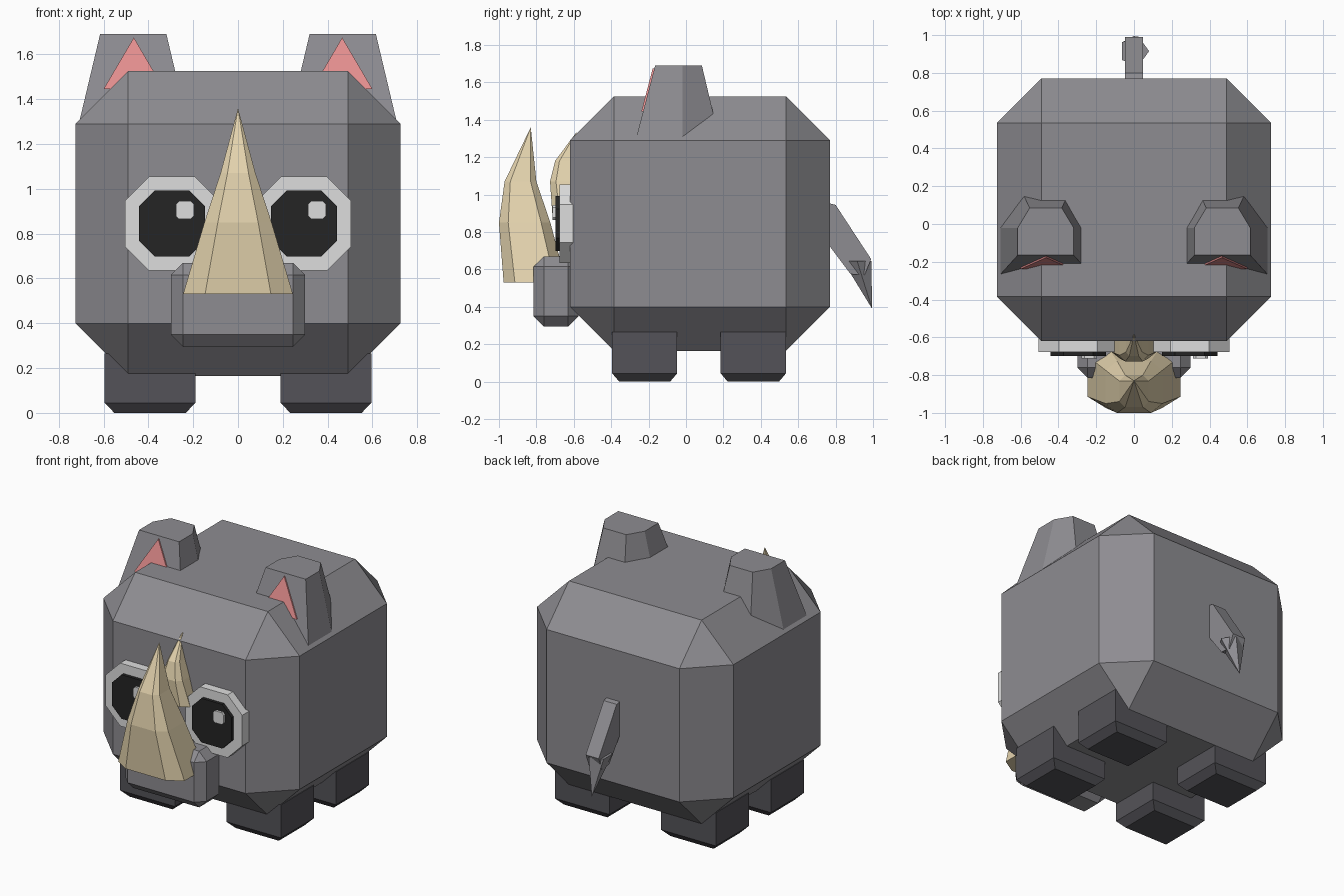
import bpy, bmesh, math
from mathutils import Vector

if "Cube" in bpy.data.objects:
    bpy.data.objects.remove(bpy.data.objects["Cube"])


def material(name, rgb):
    m = bpy.data.materials.new(name)
    m.diffuse_color = (*rgb, 1)
    m.use_nodes = True
    m.node_tree.nodes["Principled BSDF"].inputs["Base Color"].default_value = m.diffuse_color
    return m


GREY = material("hide_grey", (0.27, 0.265, 0.285))
DARK = material("leg_dark_grey", (0.088, 0.086, 0.098))
HORN = material("horn_cream", (0.77, 0.65, 0.42))
WHITE = material("eye_white", (0.73, 0.73, 0.73))
BLACK = material("pupil_black", (0.018, 0.018, 0.018))
PINK = material("ear_pink", (0.80, 0.28, 0.28))


def finish(name, bm, mat):
    bmesh.ops.recalc_face_normals(bm, faces=bm.faces[:])
    me = bpy.data.meshes.new(name)
    bm.to_mesh(me)
    bm.free()
    me.materials.append(mat)
    ob = bpy.data.objects.new(name, me)
    bpy.context.collection.objects.link(ob)
    return ob


def chamfer_box(name, lo, hi, cut, mat):
    """Box between two corners with every edge chamfered."""
    bm = bmesh.new()
    bmesh.ops.create_cube(bm, size=1)
    for v in bm.verts:
        v.co = Vector([(a + b) / 2 + c * (b - a) for a, b, c in zip(lo, hi, v.co)])
    bmesh.ops.bevel(bm, geom=bm.edges[:], offset=cut, offset_type='OFFSET',
                    segments=1, profile=0.5, affect='EDGES')
    return finish(name, bm, mat)


def loft(name, rings, mat, tip=None):
    """Skin between equal rings, capped at the ends or closed to a tip."""
    bm = bmesh.new()
    rows = [[bm.verts.new(p) for p in r] for r in rings]
    n = len(rows[0])
    for a, b in zip(rows, rows[1:]):
        for i in range(n):
            j = (i + 1) % n
            bm.faces.new((a[i], a[j], b[j], b[i]))
    bm.faces.new(rows[0])
    if tip is None:
        bm.faces.new(rows[-1])
    else:
        t = bm.verts.new(tip)
        for i in range(n):
            bm.faces.new((rows[-1][i], rows[-1][(i + 1) % n], t))
    return finish(name, bm, mat)


def octagon(cx, cz, r, cut, y):
    """Square with cut corners, facing the front."""
    k = r - cut
    return [(cx + a, y, cz + b) for a, b in
            ((k, r), (r, k), (r, -k), (k, -r), (-k, -r), (-r, -k), (-r, k), (-k, r))]


def plate(name, cx, cz, r, cut, y0, y1, mat):
    return loft(name, [octagon(cx, cz, r, cut, y0), octagon(cx, cz, r, cut, y1)], mat)


def horn_ring(z, hx, front, back):
    cy, hy = (front + back) / 2, (back - front) / 2
    return [(a * hx, cy + b * hy, z) for a, b in
            ((0.6, -1), (1, -0.64), (1, 0.64), (0.6, 1),
             (-0.6, 1), (-1, 0.64), (-1, -0.64), (-0.6, -1))]


def rect(x0, x1, y0, y1, z):
    return [(x0, y0, z), (x1, y0, z), (x1, y1, z), (x0, y1, z)]


# Body and snout
chamfer_box("body", (-0.725, -0.62, 0.165), (0.725, 0.77, 1.525), 0.235, GREY)
chamfer_box("snout", (-0.30, -0.815, 0.295), (0.30, -0.575, 0.67), 0.055, GREY)

# Horns
loft("front_horn", [horn_ring(0.53, 0.245, -0.975, -0.64),
                    horn_ring(0.85, 0.15, -1.0, -0.725),
                    horn_ring(1.07, 0.078, -0.97, -0.80)], HORN, tip=(0, -0.83, 1.36))
loft("rear_horn", [horn_ring(0.90, 0.12, -0.715, -0.50),
                   horn_ring(1.07, 0.076, -0.727, -0.55),
                   horn_ring(1.18, 0.042, -0.70, -0.57)], HORN, tip=(0, -0.585, 1.335))


# Ear cross-section, t = 0 at the top and 1 at the base
def ear_ring(s, t):
    z = 1.69 - 0.40 * t
    hx, bx = 0.148 + 0.095 * t, 0.085 + 0.045 * t
    front, back = -0.165 - 0.105 * t, 0.085 + 0.095 * t
    pts = ((-hx, front), (hx, front), (hx, -0.02), (bx, back), (-bx, back), (-hx, -0.02))
    return [(s * (0.4675 + x), y, z) for x, y in pts]


for s, side in ((-1, "left"), (1, "right")):
    loft(side + "_ear", [ear_ring(s, 0), ear_ring(s, 1)], GREY)

    # Inner ear triangle laid on the sloping front of the ear
    tri = [(s * x, -0.165 - 0.2625 * (1.69 - z), z)
           for x, z in ((0.465, 1.675), (0.60, 1.445), (0.33, 1.445))]
    loft(side + "_inner_ear", [tri, [(x, y - 0.009, z) for x, y, z in tri]], PINK)

    # Eyes; both highlights sit on the same side of the pupil
    cx = 0.295 * s
    plate(side + "_eye_white", cx, 0.845, 0.21, 0.108, -0.60, -0.677, WHITE)
    plate(side + "_pupil", cx, 0.845, 0.147, 0.07, -0.67, -0.698, BLACK)
    plate(side + "_eye_highlight", cx + 0.058, 0.905, 0.04, 0.014, -0.69, -0.713, WHITE)

    # Legs with tapered soles
    for y0, y1, place in ((-0.395, -0.047, "front"), (0.185, 0.535, "back")):
        x0, x1 = sorted((0.19 * s, 0.595 * s))
        loft(f"{side}_{place}_leg", [rect(x0 + 0.043, x1 - 0.043, y0 + 0.038, y1 - 0.038, 0),
                                     rect(x0, x1, y0, y1, 0.045),
                                     rect(x0, x1, y0, y1, 0.265)], DARK)

# Tail strip and pointed tuft
tail = ((0.76, 0.955), (0.80, 0.945), (0.99, 0.655), (0.955, 0.57), (0.88, 0.575), (0.76, 0.735))
loft("tail", [[(x, y, z) for y, z in tail] for x in (-0.048, 0.048)], GREY)
tuft = [(0.08 * math.cos(a), 0.915 + 0.08 * math.sin(a), 0.645)
        for a in (i * math.tau / 5 for i in range(5))]
loft("tail_tuft", [tuft], GREY, tip=(0, 0.995, 0.39))
